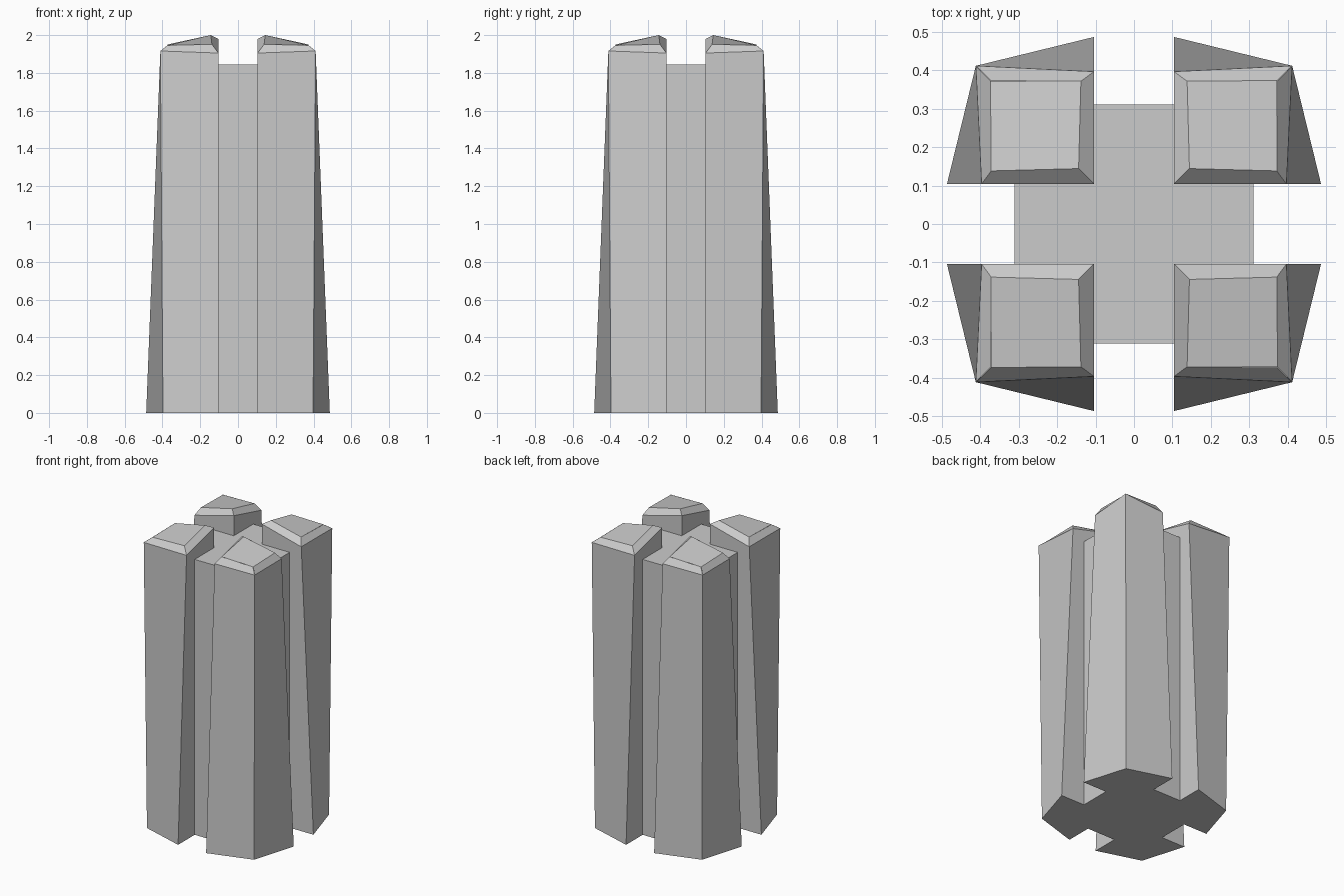
import bpy, bmesh
from math import pi
from mathutils import Matrix

if "Cube" in bpy.data.objects:
    bpy.data.objects.remove(bpy.data.objects["Cube"])

A = 0.104        # half-width of the grooves
R = 0.31         # reach of the core arms
CORE_Z = 1.845   # top of the core

bm = bmesh.new()


def face(*points):
    return bm.faces.new([bm.verts.new(p) for p in points])


def swap(points):
    # reflect across the quadrant diagonal
    return [(y, x, z) for x, y, z in points]


# key points of one corner post
foot_side, foot_corner = (A, 0.486, 0), (0.397, 0.397, 0)
rim_in, rim_side, rim_out = (A, A, 1.98), (A, 0.396, 1.905), (0.411, 0.411, 1.916)
cap_in, cap_side, cap_out = (0.144, 0.144, 2.0), (0.138, 0.371, 1.951), (0.372, 0.373, 1.946)

# halves of the post: groove wall, outer side, cap bevels
half = [
    [(A, A, CORE_Z), rim_in, rim_side, foot_side, (A, R, 0), (A, R, CORE_Z)],
    [foot_side, foot_corner, rim_out, rim_side],
    [rim_in, rim_side, cap_side, cap_in],
    [rim_side, rim_out, cap_out, cap_side],
]
for pts in half:
    face(*pts)
    face(*swap(pts))

# cap top and foot of the post
face(cap_in, cap_side, cap_out, *swap([cap_side]))
face((A, A, 0), (A, R, 0), foot_side, foot_corner, *swap([foot_side, (A, R, 0)]))

# one core arm: end, top and underside
face((-A, R, 0), (A, R, 0), (A, R, CORE_Z), (-A, R, CORE_Z))
for z in (0, CORE_Z):
    face((-A, A, z), (A, A, z), (A, R, z), (-A, R, z))

# repeat the quarter around the axis
quarter = bm.verts[:] + bm.edges[:] + bm.faces[:]
for i in range(1, 4):
    copy = bmesh.ops.duplicate(bm, geom=quarter)["geom"]
    verts = [g for g in copy if isinstance(g, bmesh.types.BMVert)]
    bmesh.ops.transform(bm, matrix=Matrix.Rotation(i * pi / 2, 4, 'Z'), verts=verts)

# centre of the core
for z in (0, CORE_Z):
    face((-A, -A, z), (A, -A, z), (A, A, z), (-A, A, z))

bmesh.ops.remove_doubles(bm, verts=bm.verts[:], dist=0.0005)
bmesh.ops.recalc_face_normals(bm, faces=bm.faces[:])

mesh = bpy.data.meshes.new("grooved_pillar")
bm.to_mesh(mesh)
bm.free()
bpy.context.collection.objects.link(bpy.data.objects.new("grooved_pillar", mesh))
